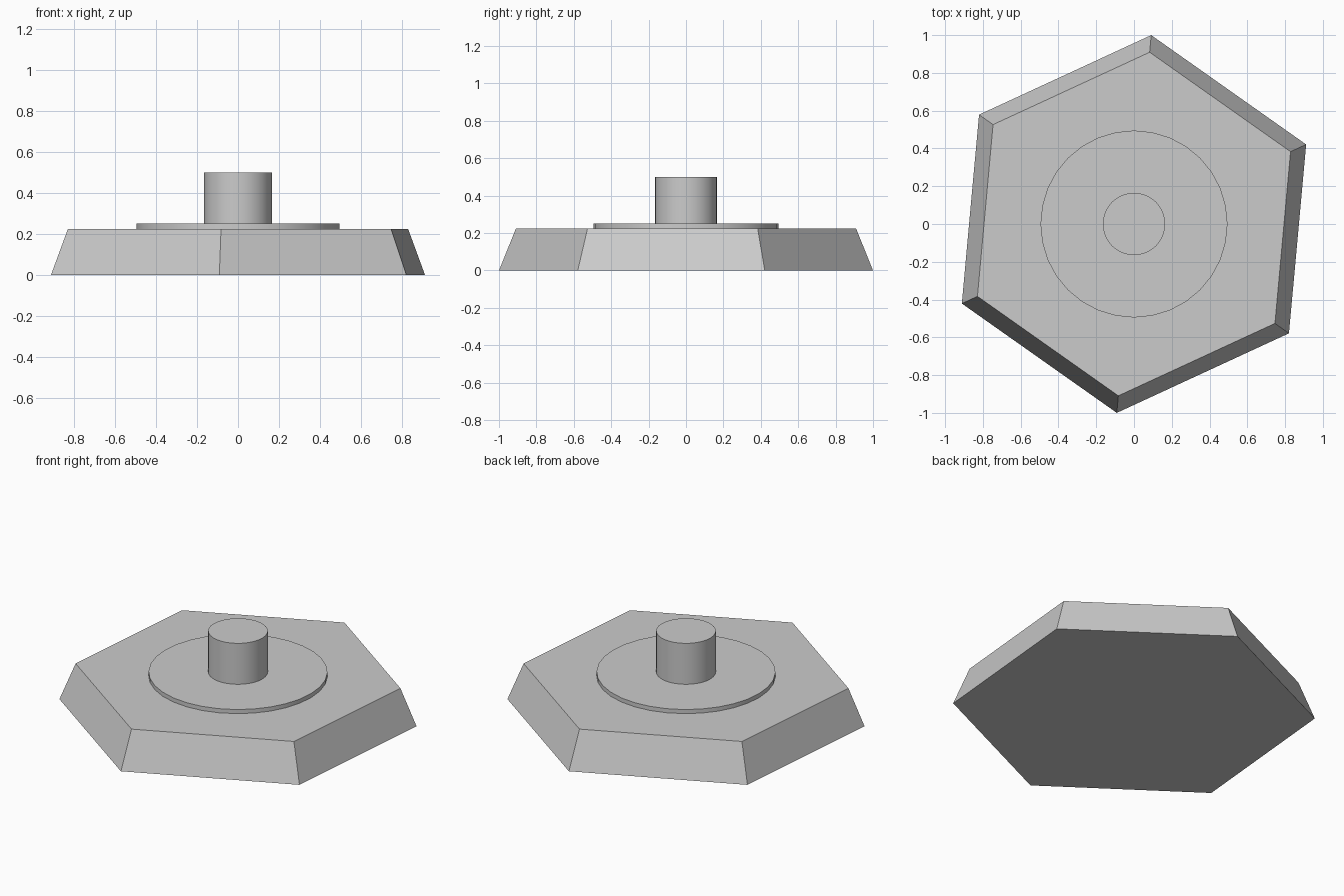
import bpy, bmesh, math

if "Cube" in bpy.data.objects:
    bpy.data.objects.remove(bpy.data.objects["Cube"])

grey = bpy.data.materials.new("light grey")
grey.diffuse_color = (0.6, 0.6, 0.6, 1)
grey.use_nodes = True
grey.node_tree.nodes["Principled BSDF"].inputs["Base Color"].default_value = grey.diffuse_color


def frustum(name, sides, r_bottom, r_top, z0, z1, turn=0.0, smooth=False):
    """Closed solid with a regular polygon at each end."""
    bm = bmesh.new()
    rings = []
    for r, z in ((r_bottom, z0), (r_top, z1)):
        angles = [math.radians(turn) + math.tau * i / sides for i in range(sides)]
        rings.append([bm.verts.new((r * math.cos(a), r * math.sin(a), z)) for a in angles])
    low, high = rings
    bm.faces.new(low[::-1])
    bm.faces.new(high)
    for i in range(sides):
        j = (i + 1) % sides
        bm.faces.new((low[i], low[j], high[j], high[i]))
    mesh = bpy.data.meshes.new(name)
    bm.to_mesh(mesh)
    bm.free()
    mesh.materials.append(grey)
    obj = bpy.data.objects.new(name, mesh)
    bpy.context.collection.objects.link(obj)
    if smooth:
        bpy.ops.object.select_all(action='DESELECT')
        obj.select_set(True)
        bpy.context.view_layer.objects.active = obj
        bpy.ops.object.shade_smooth_by_angle(angle=math.radians(30))
    return obj


# Tapered six-sided base, turned slightly about z
frustum("hexagonal_base", 6, 1.004, 0.913, 0.0, 0.225, turn=24.8)
# Thin round plate on the base
frustum("round_plate", 32, 0.495, 0.495, 0.225, 0.25, smooth=True)
# Short upright post
frustum("centre_post", 32, 0.165, 0.165, 0.25, 0.5, smooth=True)
